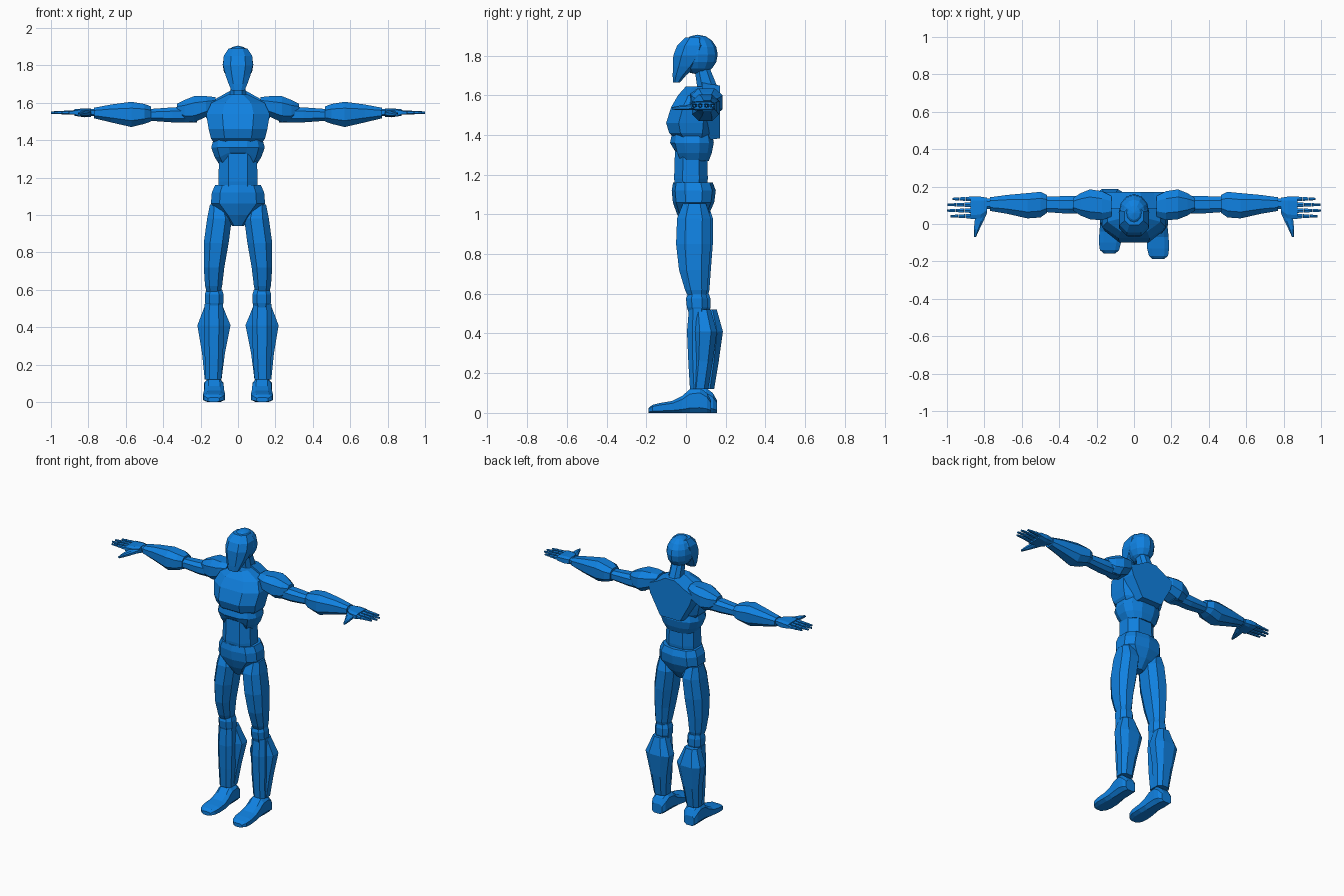
import bpy, bmesh
from math import cos, sin, pi
from mathutils import Vector

mat = bpy.data.materials.new("blue")
mat.diffuse_color = (0.005, 0.22, 0.75, 1)


def finish(name, bm):
    bmesh.ops.recalc_face_normals(bm, faces=bm.faces)
    me = bpy.data.meshes.new(name)
    bm.to_mesh(me)
    bm.free()
    me.materials.append(mat)
    ob = bpy.data.objects.new(name, me)
    bpy.context.collection.objects.link(ob)
    return ob


def loft(name, axis, rings, n=8, p=0.8, flip=1, dy=0.0):
    """Rings are (position on axis, a0, a1, b0, b1): bounds on the other two axes."""
    sup = lambda v: (1 if v >= 0 else -1) * abs(v) ** p
    unit = [(sup(cos((i + .5) * 2 * pi / n)), sup(sin((i + .5) * 2 * pi / n))) for i in range(n)]
    mu, mv = max(u for u, _ in unit), max(v for _, v in unit)
    bm = bmesh.new()
    loops = []
    for t, a0, a1, b0, b1 in rings:
        loop = []
        for u, v in unit:
            a = (a0 + a1) / 2 + (a1 - a0) / 2 * u / mu
            b = (b0 + b1) / 2 + (b1 - b0) / 2 * v / mv
            co = {'x': (t, a, b), 'y': (a, t, b), 'z': (a, b, t)}[axis]
            loop.append(bm.verts.new((co[0] * flip, co[1] + dy, co[2])))
        loops.append(loop)
    for l0, l1 in zip(loops, loops[1:]):
        for i in range(n):
            j = (i + 1) % n
            bm.faces.new((l0[i], l0[j], l1[j], l1[i]))
    bm.faces.new(loops[0])
    bm.faces.new(loops[-1])
    return finish(name, bm)


def body(name, rings, **kw):
    """Symmetric loft up z; rings are (z, half width, front y, back y)."""
    return loft(name, 'z', [(z, -w, w, y0, y1) for z, w, y0, y1 in rings], **kw)


# Head: rounded cranium plus wedge-shaped face
bm = bmesh.new()
bmesh.ops.create_uvsphere(bm, u_segments=12, v_segments=8, radius=1)
for v in bm.verts:
    v.co = Vector((v.co.x * .082, v.co.y * .1 + .06, v.co.z * .1 + 1.805))
finish("cranium", bm)
body("face", [(1.665, .035, -.066, -.03), (1.70, .05, -.067, 0), (1.745, .066, -.066, .05),
              (1.80, .08, -.064, .10), (1.85, .076, -.045, .11), (1.89, .05, -.005, .09)])
body("neck", [(1.56, .055, .05, .168), (1.65, .042, .055, .155), (1.76, .038, .04, .11)])

# Torso
body("chest", [(1.38, .125, -.05, .12), (1.41, .145, -.085, .14), (1.46, .157, -.10, .15),
               (1.54, .17, -.075, .16), (1.60, .142, -.04, .165), (1.645, .05, 0, .14)])
ribs = body("ribs", [(1.27, .10, -.045, .115), (1.31, .125, -.065, .13),
                     (1.36, .143, -.08, .14), (1.41, .13, -.07, .13)], n=12)
for v in ribs.data.vertices:  # arch under the breastbone
    if v.co.y < 0 and abs(v.co.x) < .06 and v.co.z < 1.32:
        v.co.z += .05 if v.co.z < 1.28 else .025
body("abdomen", [(1.13, .105, -.055, .105), (1.18, .105, -.06, .11), (1.34, .10, -.055, .105)])
body("pelvis", [(.94, .03, -.01, .07), (1.0, .08, -.045, .115), (1.06, .145, -.066, .142),
                (1.12, .14, -.072, .15), (1.16, .122, -.065, .135)], n=10)

# Upper back: tapered slab from shoulders to waist
half = [(.04, 1.665), (.12, 1.62), (.19, 1.59), (.17, 1.52), (.085, 1.37)]
outline = half + [(-x, z) for x, z in reversed(half)]
bm = bmesh.new()
inner = [bm.verts.new((x, .08, z)) for x, z in outline]
outer = [bm.verts.new((x * .88, .172, 1.5 + (z - 1.5) * .9)) for x, z in outline]
bm.faces.new(inner)
bm.faces.new(outer)
for i in range(len(outline)):
    j = (i + 1) % len(outline)
    bm.faces.new((inner[i], inner[j], outer[j], outer[i]))
finish("upper_back", bm)

for s, side in ((1, "right"), (-1, "left")):
    # Arms
    arm = lambda part, rings, axis='x', **kw: loft(f"{part}_{side}", axis, rings, flip=s, **kw)
    arm("shoulder", [(.12, .04, .15, 1.56, 1.63), (.17, .02, .175, 1.525, 1.635),
                     (.235, .025, .185, 1.495, 1.635), (.285, .045, .165, 1.50, 1.615),
                     (.325, .07, .14, 1.535, 1.595)])
    arm("upper_arm", [(.22, .06, .15, 1.495, 1.58), (.35, .055, .15, 1.495, 1.575),
                      (.49, .065, .145, 1.505, 1.565)])
    arm("forearm", [(.465, .06, .155, 1.50, 1.58), (.50, .035, .172, 1.487, 1.593),
                    (.57, .03, .165, 1.47, 1.605), (.68, .055, .155, 1.495, 1.59),
                    (.77, .07, .143, 1.517, 1.573)])
    arm("wrist", [(.75, .085, .135, 1.527, 1.567), (.81, .075, .135, 1.53, 1.567)])
    arm("palm", [(.785, .06, .14, 1.525, 1.568), (.82, .03, .146, 1.522, 1.57),
                 (.873, .026, .146, 1.53, 1.565)], p=.5)
    # Fingers in three tapering joints
    for f, (y, tip) in enumerate(((.042, .98), (.072, 1.0), (.103, .997), (.134, .97))):
        step = (tip - .865) / 3
        for k in range(3):
            r0, r1 = .0125 - .002 * k, .011 - .0025 * k
            x = .865 + step * k
            arm(f"finger_{f}_{k}", [(x, y - r0, y + r0, 1.548 - r0, 1.548 + r0),
                                    (x + step * (.93 if k < 2 else 1), y - r1, y + r1,
                                     1.547 - r1, 1.547 + r1)], n=6)
    arm("thumb", [(.06, .785, .845, 1.525, 1.56), (.015, .805, .852, 1.525, 1.553),
                  (-.03, .827, .856, 1.525, 1.548), (-.07, .845, .856, 1.528, 1.54)], 'y')

    # Legs; the left lower leg stands slightly further back
    back = 0 if s > 0 else .03
    leg = lambda part, rings, axis='z', dy=back, **kw: loft(f"{part}_{side}", axis, rings,
                                                            flip=s, dy=dy, **kw)
    leg("thigh", [(1.055, .06, .15, -.015, .10), (.98, .033, .165, -.045, .125),
                  (.85, .05, .183, -.05, .125), (.72, .073, .183, -.035, .115),
                  (.62, .085, .176, -.005, .108), (.59, .092, .168, .01, .10)], dy=back / 3)
    leg("knee", [(.60, .085, .17, .01, .10), (.575, .077, .177, 0, .108),
                 (.53, .077, .177, .005, .108), (.50, .09, .165, .015, .10)], dy=back / 2)
    leg("shin", [(.525, .08, .178, .015, .10), (.41, .075, .182, .005, .11),
                 (.25, .08, .178, .012, .10), (.12, .088, .174, .02, .10)], dy=back / 3)
    leg("calf", [(.52, .085, .175, .04, .125), (.41, .04, .217, .04, .156),
                 (.26, .07, .192, .04, .135), (.12, .088, .178, .03, .112)])
    leg("foot", [(.125, .095, .17, 0, .065), (.105, .08, .18, 0, .10), (.07, .077, .182, 0, .127),
                 (.02, .077, .18, 0, .12), (-.02, .075, .18, 0, .085), (-.07, .07, .185, 0, .06),
                 (-.13, .07, .188, 0, .05), (-.17, .08, .182, 0, .04), (-.188, .10, .16, 0, .025)],
        'y', p=.6)
